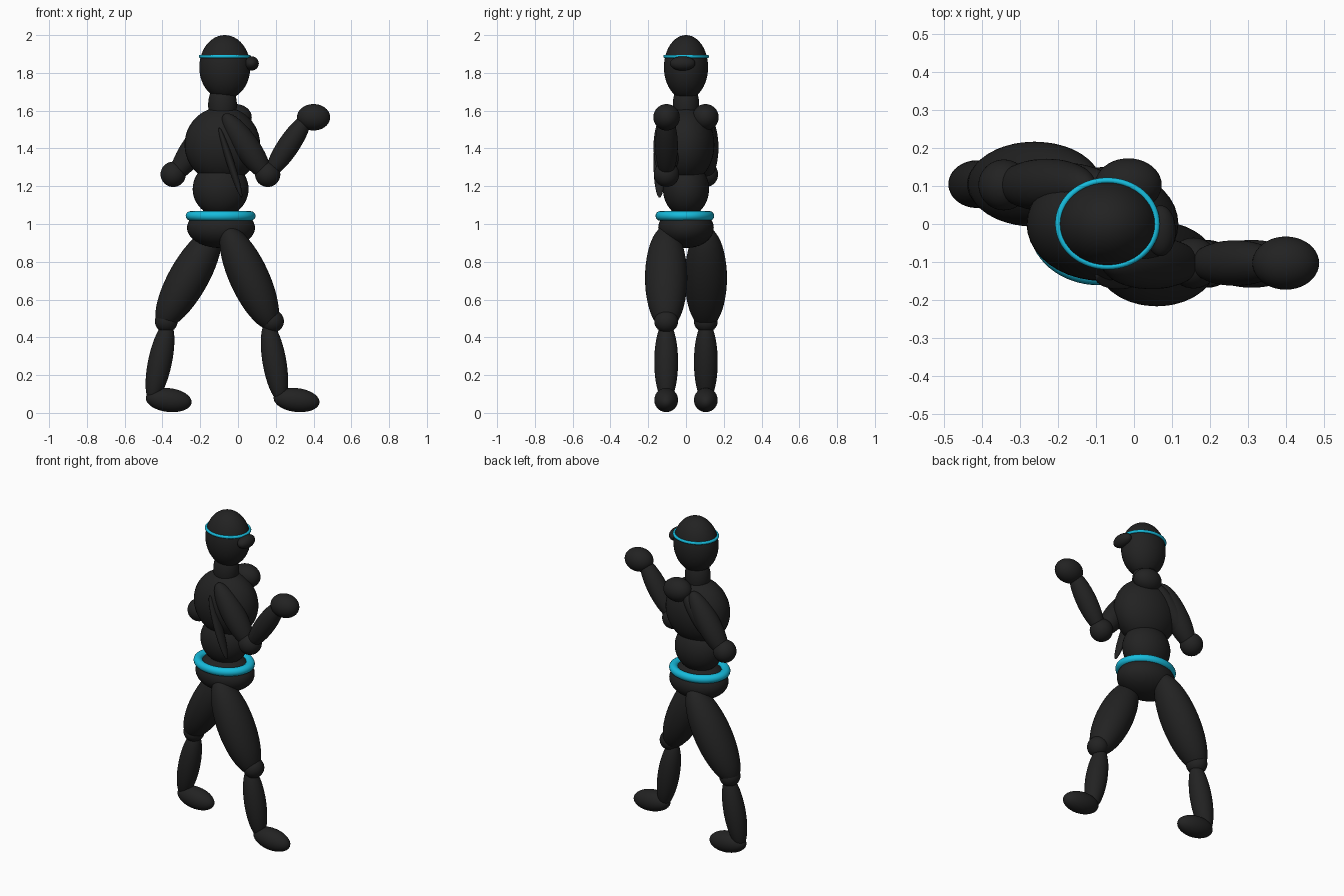
import bpy
from mathutils import Vector

cube = bpy.data.objects.get("Cube")
if cube:
    bpy.data.objects.remove(cube, do_unlink=True)


def make_material(name, color):
    mat = bpy.data.materials.new(name)
    mat.use_nodes = True
    mat.diffuse_color = color
    mat.node_tree.nodes["Principled BSDF"].inputs["Base Color"].default_value = color
    return mat


black = make_material("charcoal_black", (0.016, 0.016, 0.016, 1))
cyan = make_material("bright_cyan", (0.008, 0.5, 0.72, 1))


def finish(name, mat):
    obj = bpy.context.object
    obj.name = obj.data.name = name
    obj.data.materials.append(mat)
    bpy.ops.object.shade_smooth()
    return obj


def ellipsoid(name, center, radii):
    bpy.ops.mesh.primitive_uv_sphere_add(segments=40, ring_count=24, location=center)
    bpy.context.object.scale = radii
    return finish(name, black)


def limb(name, center, half, width, depth):
    """Ellipsoid whose long axis runs from center - half to center + half."""
    axis = Vector(half)
    obj = ellipsoid(name, center, (width, depth, axis.length))
    # Turn within the side plane so the depth axis stays along y
    obj.rotation_euler = (0, Vector((0, 0, 1)).rotation_difference(axis).to_euler().y, 0)
    return obj


def ring(name, center, major, minor, scale):
    bpy.ops.mesh.primitive_torus_add(major_segments=64, minor_segments=16, location=center,
                                     major_radius=major, minor_radius=minor)
    bpy.context.object.scale = scale
    return finish(name, cyan)


# Head, neck and trunk
ellipsoid("head", (-0.07, 0, 1.83), (0.135, 0.117, 0.17))
ellipsoid("face_guard", (0.07, -0.018, 1.85), (0.04, 0.067, 0.038))
ellipsoid("neck", (-0.082, 0, 1.63), (0.076, 0.07, 0.12))
ellipsoid("chest", (-0.083, 0, 1.42), (0.2, 0.15, 0.2))
ellipsoid("abdomen", (-0.092, 0, 1.185), (0.148, 0.122, 0.145))
ellipsoid("hips", (-0.09, 0, 0.98), (0.18, 0.147, 0.107))

# Headband, belt and hanging sash
ring("headband", (-0.07, 0.001, 1.887), 0.129, 0.009, (1, 0.88, 1))
ring("belt", (-0.092, -0.006, 1.043), 0.157, 0.028, (1, 0.84, 0.9))
limb("sash", (-0.04, -0.14, 1.325), (0.06, 0, -0.185), 0.02, 0.032)

# Side, depth position, thigh, knee, shin and foot placement as (x, z) pairs
legs = [
    ("front", -0.105, (0.06, 0.715), (0.125, -0.272), (0.183, 0.485),
     (0.193, 0.27), (0.037, -0.215), 0.31),
    ("rear", 0.105, (-0.262, 0.715), (-0.15, -0.265), (-0.38, 0.485),
     (-0.413, 0.27), (-0.045, -0.215), -0.367),
]
for side, y, thigh, thigh_half, knee, shin, shin_half, foot_x in legs:
    limb(side + "_thigh", (thigh[0], y, thigh[1]), (thigh_half[0], 0, thigh_half[1]), 0.105, 0.112)
    ellipsoid(side + "_knee", (knee[0], y, knee[1]), (0.06, 0.063, 0.06))
    limb(side + "_shin", (shin[0], y, shin[1]), (shin_half[0], 0, shin_half[1]), 0.063, 0.063)
    limb(side + "_foot", (foot_x, y, 0.068), (0.121, 0, -0.014), 0.063, 0.063)

# Depth position, upper arm, elbow, forearm and fist placement
arms = [
    ("front", -0.103, (0.045, 1.41), (0.118, -0.172), (0.157, 1.263),
     (0.267, 1.415), (0.11, 0.165), 0.4),
    ("rear", 0.103, (-0.23, 1.405), (-0.118, -0.172), (-0.343, 1.263),
     (-0.2, 1.41), (0.14, 0.155), -0.015),
]
for side, y, upper, upper_half, elbow, fore, fore_half, fist_x in arms:
    limb(side + "_upper_arm", (upper[0], y, upper[1]), (upper_half[0], 0, upper_half[1]), 0.068, 0.069)
    ellipsoid(side + "_elbow", (elbow[0], y, elbow[1]), (0.067, 0.067, 0.067))
    limb(side + "_forearm", (fore[0], y, fore[1]), (fore_half[0], 0, fore_half[1]), 0.058, 0.06)
    ellipsoid(side + "_fist", (fist_x, y, 1.565), (0.088, 0.07, 0.07))
